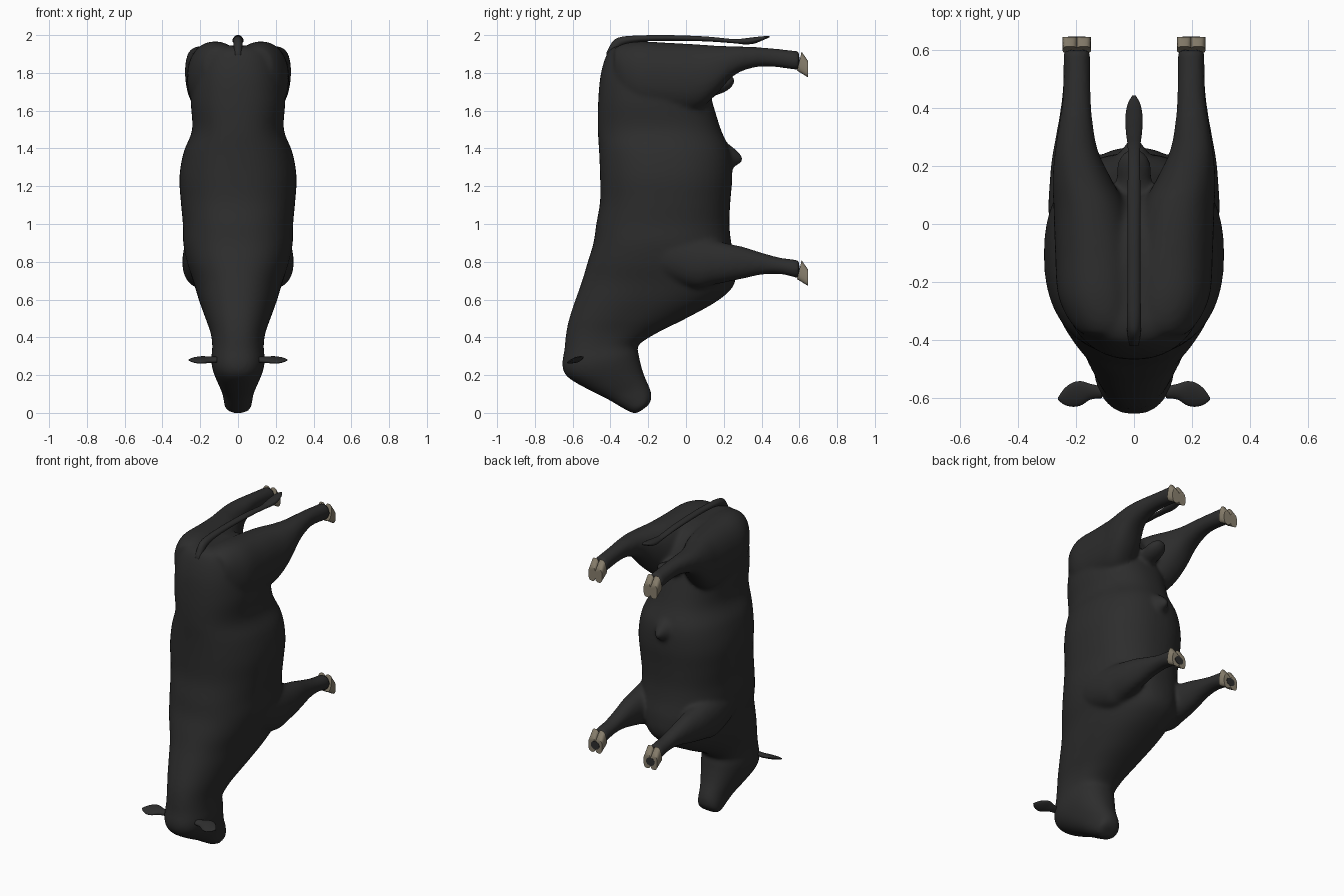
import bpy, bmesh, math
from mathutils import Vector

if "Cube" in bpy.data.objects:
    bpy.data.objects.remove(bpy.data.objects["Cube"])


def material(name, rgb):
    m = bpy.data.materials.new(name)
    m.diffuse_color = (*rgb, 1)
    m.use_nodes = True
    m.node_tree.nodes["Principled BSDF"].inputs["Base Color"].default_value = m.diffuse_color
    return m


HIDE = material("black hide", (0.026, 0.026, 0.026))
HORN = material("hoof beige", (0.25, 0.215, 0.155))


def catmull(rows, sub):
    """Smoothly resample a list of number tuples."""
    out = []
    for i in range(len(rows) - 1):
        p0, p1, p2 = rows[max(i - 1, 0)], rows[i], rows[i + 1]
        p3 = rows[min(i + 2, len(rows) - 1)]
        for k in range(sub):
            t = k / sub
            out.append([0.5 * (2 * b + (c - a) * t + (2 * a - 5 * b + 4 * c - d) * t * t
                               + (3 * b - a - 3 * c + d) * t ** 3)
                        for a, b, c, d in zip(p0, p1, p2, p3)])
    return out + [list(rows[-1])]


def loft(bm, rings, power=2.0, n=32):
    """Skin superellipse rings, each given as centre and two half axes."""
    def sp(v):
        return math.copysign(abs(v) ** (2 / power), v)
    loops = []
    for c, a, b in rings:
        loops.append([bm.verts.new(c + a * sp(math.cos(2 * math.pi * i / n))
                                   + b * sp(math.sin(2 * math.pi * i / n))) for i in range(n)])
    for p, q in zip(loops, loops[1:]):
        for i in range(n):
            j = (i + 1) % n
            bm.faces.new((p[i], p[j], q[j], q[i]))
    bm.faces.new(loops[0])
    bm.faces.new(loops[-1])


def limb_rings(rows, side=1, sub=5):
    """Rows of (y, x, z, x radius, z radius) for parts that run along y."""
    return [(Vector((side * x, y, z)), Vector((rx, 0, 0)), Vector((0, 0, rz)))
            for y, x, z, rx, rz in catmull(rows, sub)]


def finish(bm, name, mat, angle=None):
    bmesh.ops.recalc_face_normals(bm, faces=bm.faces)
    me = bpy.data.meshes.new(name)
    bm.to_mesh(me)
    bm.free()
    ob = bpy.data.objects.new(name, me)
    bpy.context.collection.objects.link(ob)
    me.materials.append(mat)
    for p in me.polygons:
        p.use_smooth = True
    if angle:
        bpy.ops.object.select_all(action='DESELECT')
        ob.select_set(True)
        bpy.context.view_layer.objects.active = ob
        bpy.ops.object.shade_smooth_by_angle(angle=math.radians(angle))
    return ob


# Trunk, neck and head: back point (y, z), belly point (y, z), half width
TRUNK = [
    (-.35, 1.945, -.12, 1.935, .10), (-.41, 1.915, .0, 1.90, .19), (-.45, 1.80, .09, 1.80, .235),
    (-.465, 1.65, .135, 1.66, .25), (-.467, 1.5, .185, 1.5, .243), (-.46, 1.38, .235, 1.38, .288),
    (-.455, 1.25, .245, 1.25, .31), (-.455, 1.12, .235, 1.12, .303), (-.475, 1.0, .23, 1.0, .292),
    (-.49, .9, .24, .9, .29), (-.52, .8, .262, .79, .27), (-.55, .7, .255, .68, .235),
    (-.585, .6, .17, .595, .207), (-.618, .5, .0, .50, .172), (-.635, .42, -.15, .425, .145),
    (-.643, .34, -.25, .36, .136), (-.655, .25, -.25, .31, .142), (-.625, .188, -.24, .26, .132),
    (-.52, .125, -.222, .2, .107), (-.42, .075, -.2, .15, .085), (-.34, .028, -.185, .11, .076),
    (-.285, .0, -.185, .065, .068), (-.255, .0, -.205, .035, .04)]
# Limbs: y, x, z, x radius, z radius
HIND = [
    (-.38, .09, 1.84, .09, .09), (-.33, .105, 1.80, .12, .155), (-.24, .12, 1.78, .143, .187),
    (-.1, .13, 1.77, .142, .19), (.05, .15, 1.775, .127, .177), (.15, .178, 1.81, .103, .135),
    (.25, .198, 1.862, .075, .079), (.35, .2, 1.882, .058, .056), (.45, .197, 1.882, .048, .049),
    (.6, .197, 1.864, .046, .051)]
FRONT = [
    (-.25, .16, .87, .09, .11), (-.1, .18, .84, .105, .14), (.05, .195, .80, .1, .14),
    (.14, .2, .797, .091, .12), (.22, .205, .795, .079, .102), (.3, .205, .795, .065, .085),
    (.4, .2, .79, .053, .059), (.5, .197, .778, .047, .044), (.6, .197, .76, .046, .05)]
PIZZLE = [(.14, 0, 1.36, .09, .09), (.22, 0, 1.355, .065, .07),
          (.27, 0, 1.35, .032, .04), (.297, 0, 1.345, .016, .018)]
SCROTUM = [(.04, 0, 1.72, .07, .05), (.14, 0, 1.725, .06, .047), (.19, 0, 1.737, .06, .046),
           (.23, 0, 1.75, .05, .036), (.256, 0, 1.76, .022, .016)]

# Body fused into one smooth skin
bm = bmesh.new()
rings = []
for yb, zb, yf, zf, w in catmull(TRUNK, 5):
    back, belly = Vector((0, yb, zb)), Vector((0, yf, zf))
    rings.append(((back + belly) / 2, Vector((w, 0, 0)), (belly - back) / 2))
loft(bm, rings, 2.3, 48)
for s in (1, -1):
    loft(bm, limb_rings(HIND, s), 2.2)
    loft(bm, limb_rings(FRONT, s), 2.1)
loft(bm, limb_rings(PIZZLE))
loft(bm, limb_rings(SCROTUM))
body = finish(bm, "body", HIDE)
rm = body.modifiers.new("fuse", 'REMESH')
rm.mode = 'VOXEL'
rm.voxel_size = 0.011
rm.use_smooth_shade = True
sm = body.modifiers.new("soften", 'SMOOTH')
sm.factor = 0.5
sm.iterations = 12

# Tail with tuft
TAIL = [(-.42, 0, 1.89, .015, .02), (-.385, 0, 1.935, .022, .035), (-.34, 0, 1.967, .024, .024),
        (-.25, 0, 1.981, .023, .017), (-.1, 0, 1.985, .022, .015), (.1, 0, 1.98, .022, .013),
        (.25, 0, 1.968, .021, .011), (.31, 0, 1.967, .027, .016), (.36, 0, 1.972, .03, .017),
        (.41, 0, 1.984, .023, .01), (.443, 0, 1.992, .006, .003)]
bm = bmesh.new()
loft(bm, limb_rings(TAIL), 2, 20)
finish(bm, "tail", HIDE)

# Ears: flat leaves pointing sideways (x, y, z, half breadth, half thickness)
EAR = [(.11, -.58, .282, .02, .014), (.15, -.578, .281, .027, .014), (.18, -.583, .281, .041, .013),
       (.21, -.588, .28, .042, .011), (.24, -.595, .28, .028, .008), (.262, -.602, .28, .004, .003)]
for s, label in ((1, "right"), (-1, "left")):
    bm = bmesh.new()
    loft(bm, [(Vector((s * x, y, z)), Vector((0, r, r * .35)), Vector((0, -t * .3, t)))
              for x, y, z, r, t in catmull(EAR, 4)], 2, 20)
    finish(bm, "ear_" + label, HIDE)

# Cloven hooves: two overlapping toes, slanted towards the head end
for end, z0 in (("hind", 1.86), ("front", .756)):
    for s in (1, -1):
        side = "right" if s > 0 else "left"
        bm = bmesh.new()
        for toe in (-1, 1):
            x = s * .197 + toe * .0235
            rows = [(.588, z0 - .048, .612, z0 + .052), (.645, z0 - .083, .645, z0 + .005)]
            toe_rings = []
            for k in range(4):
                t = k / 3
                ya, za, yb, zb = [a + (b - a) * t for a, b in zip(*rows)]
                p, q = Vector((x, ya, za)), Vector((x, yb, zb))
                toe_rings.append(((p + q) / 2, Vector((.0255, 0, 0)), (q - p) / 2))
            loft(bm, toe_rings, 2.8, 24)
        finish(bm, "hoof_%s_%s" % (end, side), HORN, 40)
        # Dark sole patch under the front hooves
        if end == "front":
            bm = bmesh.new()
            loft(bm, [(Vector((s * .197, y, z0 - .036)), Vector((.03, 0, 0)), Vector((0, 0, .026)))
                      for y in (.642, .647)], 2, 24)
            finish(bm, "sole_" + side, HIDE, 40)
